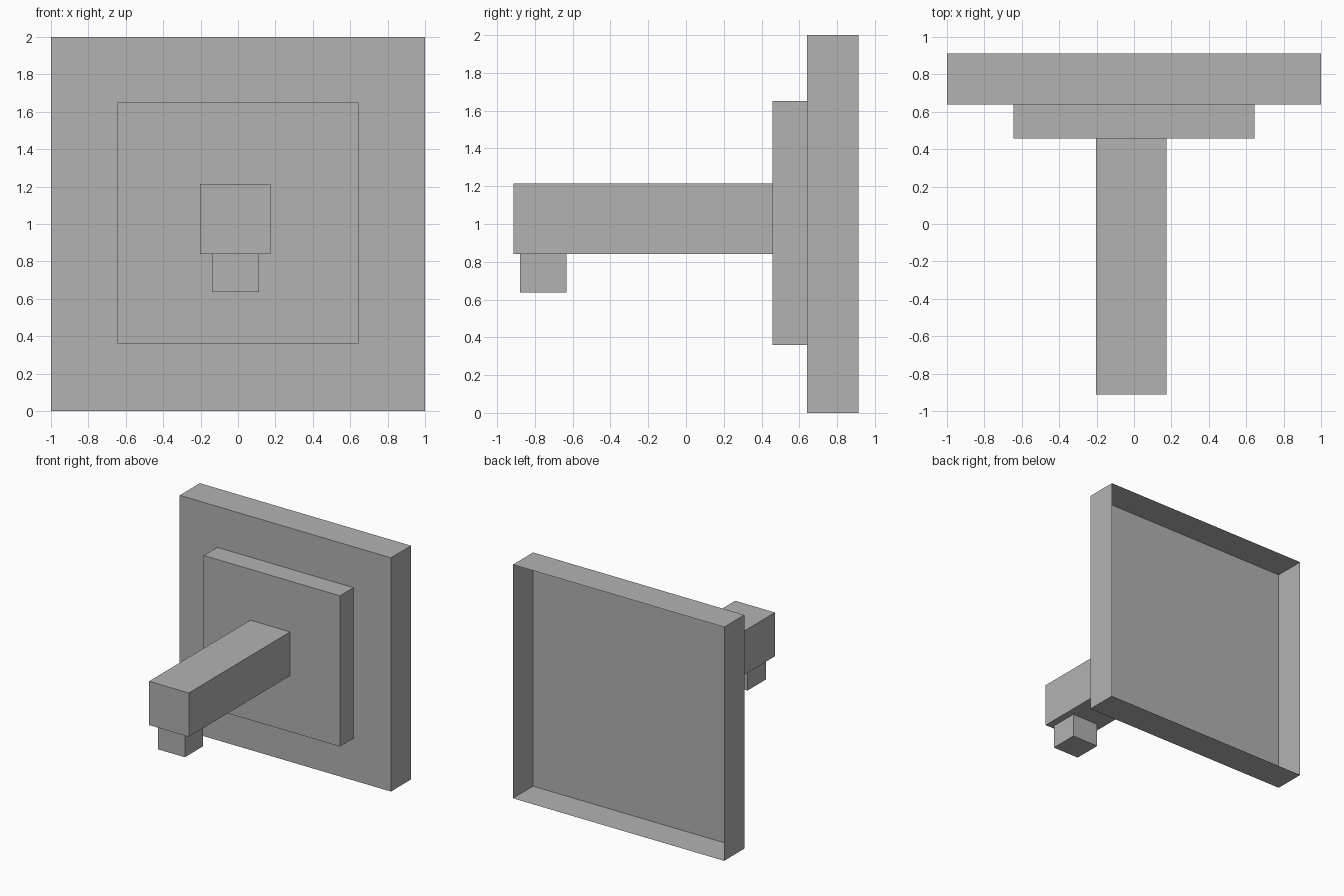
import bpy
import bmesh
from mathutils import Vector

cube = bpy.data.objects.get("Cube")
if cube:
    bpy.data.objects.remove(cube, do_unlink=True)

GREY = (0.448, 0.448, 0.448, 1)
grey = bpy.data.materials.new("plain grey")
grey.use_nodes = True
grey.diffuse_color = GREY
grey.node_tree.nodes["Principled BSDF"].inputs["Base Color"].default_value = GREY


def open_box(name, low, high, open_side):
    """Box between two corners, without the face that looks along open_side."""
    low, high, open_side = Vector(low), Vector(high), Vector(open_side)
    bm = bmesh.new()
    bmesh.ops.create_cube(bm, size=1)
    bm.normal_update()
    hidden = [f for f in bm.faces if f.normal.dot(open_side) > 0.9]
    bmesh.ops.delete(bm, geom=hidden, context='FACES_ONLY')
    bmesh.ops.scale(bm, vec=high - low, verts=bm.verts)
    bmesh.ops.translate(bm, vec=(low + high) / 2, verts=bm.verts)
    mesh = bpy.data.meshes.new(name)
    bm.to_mesh(mesh)
    bm.free()
    mesh.materials.append(grey)
    obj = bpy.data.objects.new(name, mesh)
    bpy.context.collection.objects.link(obj)
    return obj


BACK, UP = (0, 1, 0), (0, 0, 1)

# Wide shell, hollow and open at the back
open_box("back_shell", (-1, 0.64, 0), (1, 0.912, 2), BACK)
# Raised square step on the shell
open_box("raised_step", (-0.645, 0.457, 0.36), (0.645, 0.64, 1.65), BACK)
# Long square arm reaching forward
open_box("arm", (-0.203, -0.912, 0.84), (0.173, 0.457, 1.215), BACK)
# Small block hanging under the arm's tip
open_box("hanging_block", (-0.14, -0.88, 0.637), (0.113, -0.633, 0.84), UP)
